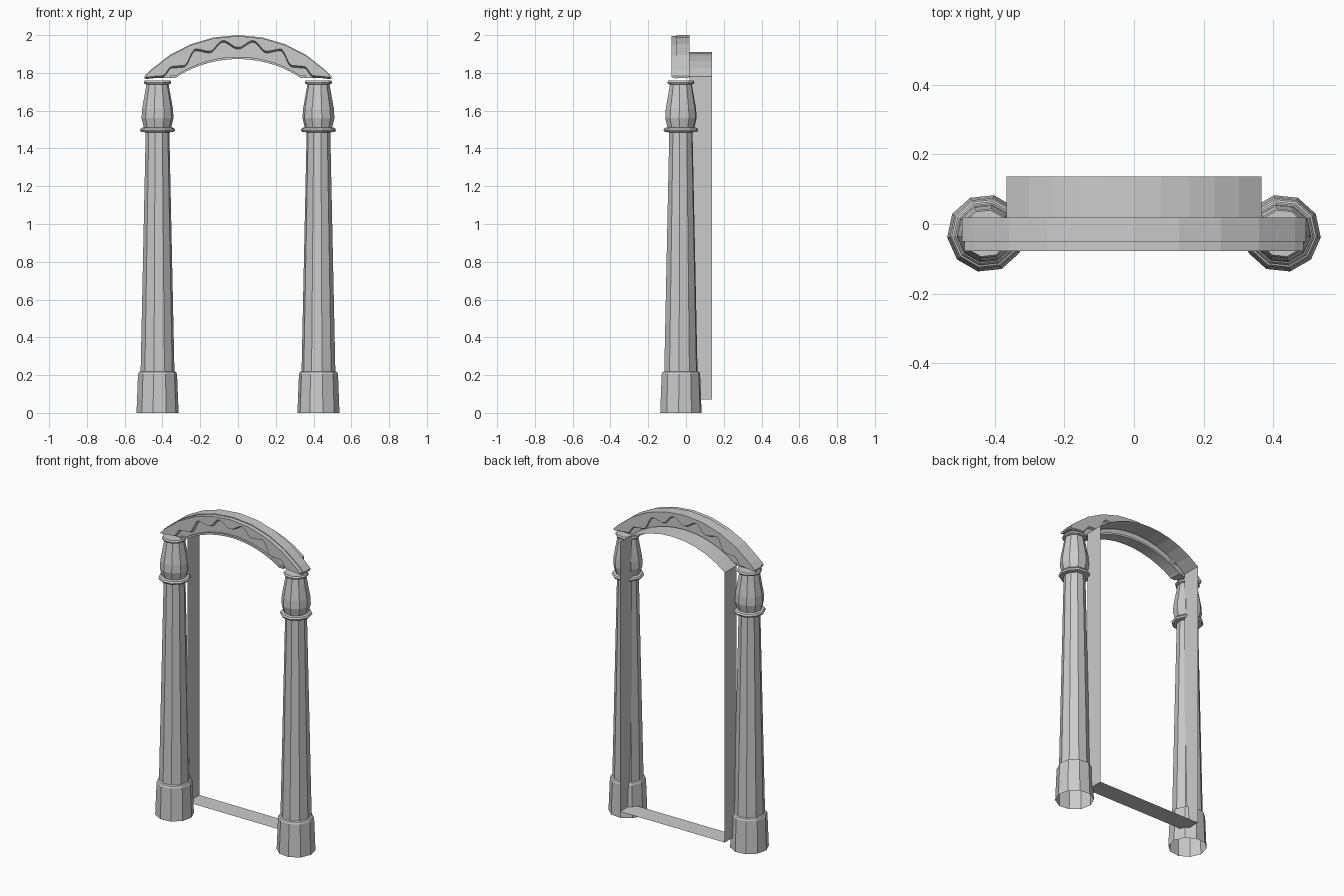
import bpy, bmesh, math

cube = bpy.data.objects.get("Cube")
if cube:
    bpy.data.objects.remove(cube, do_unlink=True)

stone = bpy.data.materials.new("grey_stone")
stone.use_nodes = True
grey = (0.6, 0.6, 0.6, 1)
stone.diffuse_color = grey
stone.node_tree.nodes["Principled BSDF"].inputs["Base Color"].default_value = grey


def finish(name, bm, solid=True):
    if solid:
        bmesh.ops.recalc_face_normals(bm, faces=bm.faces)
    mesh = bpy.data.meshes.new(name)
    bm.to_mesh(mesh)
    bm.free()
    mesh.materials.append(stone)
    obj = bpy.data.objects.new(name, mesh)
    bpy.context.collection.objects.link(obj)
    return obj


# Ten-sided columns, open at the foot
SIDES = 10
PROFILE = [(.112, 0), (.104, .205), (.099, .216), (.09, .22), (.063, 1.485),
           (.088, 1.488), (.094, 1.498), (.088, 1.508), (.073, 1.512),
           (.085, 1.56), (.082, 1.61), (.066, 1.7), (.059, 1.738),
           (.07, 1.742), (.073, 1.75), (.068, 1.76)]


def column(name, side):
    bm = bmesh.new()
    rings = []
    for r, z in PROFILE:
        ring = []
        for i in range(SIDES):
            a = math.tau * i / SIDES - math.radians(6)
            ring.append(bm.verts.new((side * (.426 + r * math.cos(a)),
                                      -.027 + r * math.sin(a), z)))
        rings.append(ring)
    for low, high in zip(rings, rings[1:]):
        for i in range(SIDES):
            j = (i + 1) % SIDES
            face = (low[i], low[j], high[j], high[i])
            bm.faces.new(face if side > 0 else face[::-1])
    bm.faces.new(rings[-1] if side > 0 else rings[-1][::-1])
    finish(name, bm, solid=False)


column("left_column", 1)
column("right_column", -1)


# Curves that shape the arch
def arc(x, top, radius):
    return top - radius + math.sqrt(radius ** 2 - x ** 2)


OUTER_X = [0, .13, .25, .36, .463, .495]
WAVE = [(0, 1.925), (.08, 1.962), (.15, 1.905), (.225, 1.917),
        (.285, 1.83), (.35, 1.825), (.4, 1.775), (.495, 1.768)]


def outer(x):
    x = abs(x)
    for a, b in zip(OUTER_X, OUTER_X[1:]):
        if x <= b:
            t = (x - a) / (b - a)
            return arc(a, 2, .672) * (1 - t) + arc(b, 2, .672) * t
    return arc(x, 2, .672)


def inner(x):
    return arc(x, 1.873, .605) if abs(x) < .33 else 1.773


def wave(x):
    x = abs(x)
    for (a, za), (b, zb) in zip(WAVE, WAVE[1:]):
        if x <= b:
            t = (1 - math.cos(math.pi * (x - a) / (b - a))) / 2
            return za + (zb - za) * t
    return WAVE[-1][1]


# Solid band between two curves; the lower edge may be chamfered front and back
def band(name, lower, upper, y_front, y_back, half, chamfer=(0, 0), trim=0):
    half_xs = sorted({x for x in OUTER_X if x < half} | {.33, half} |
                     {round(half * i / 36, 3) for i in range(37)})
    xs = [-x for x in reversed(half_xs[1:])] + half_xs
    bm = bmesh.new()
    rows = []
    for x in xs:
        lo, hi = lower(x), upper(x) - trim
        rows.append([bm.verts.new(p) for p in (
            (x, y_front, min(lo + chamfer[0], hi - .001)), (x, y_front, hi),
            (x, y_back, hi), (x, y_back, min(lo + chamfer[1], hi - .001)))])
    for a, b in zip(rows, rows[1:]):
        for i in range(4):
            j = (i + 1) % 4
            bm.faces.new((a[i], a[j], b[j], b[i]))
    bm.faces.new(rows[0])
    bm.faces.new(rows[-1])
    finish(name, bm)


band("arch_core", inner, outer, -.05, .005, .495)
band("arch_lower_lip", inner, lambda x: inner(x) + .012, -.062, .012, .36)
band("front_wave_panel", wave, outer, -.078, -.05, .488, (.01, 0), .005)
band("back_wave_panel", wave, outer, .005, .018, .495, (0, .008))

# Thin door lining: sill, jambs and curved head as one open sleeve
bm = bmesh.new()
STEPS = 10
loop = [(-.367, .07), (.367, .07)]
spread = math.asin(.367 / .583)
for i in range(STEPS + 1):
    a = spread * (1 - 2 * i / STEPS)
    loop.append((.583 * math.sin(a), 1.91 - .583 + .583 * math.cos(a)))
front = [bm.verts.new((x, .018, z)) for x, z in loop]
back = [bm.verts.new((x, .137, z)) for x, z in loop]
for i in range(len(loop)):
    j = (i + 1) % len(loop)
    bm.faces.new((front[i], front[j], back[j], back[i]))
finish("door_lining", bm)
